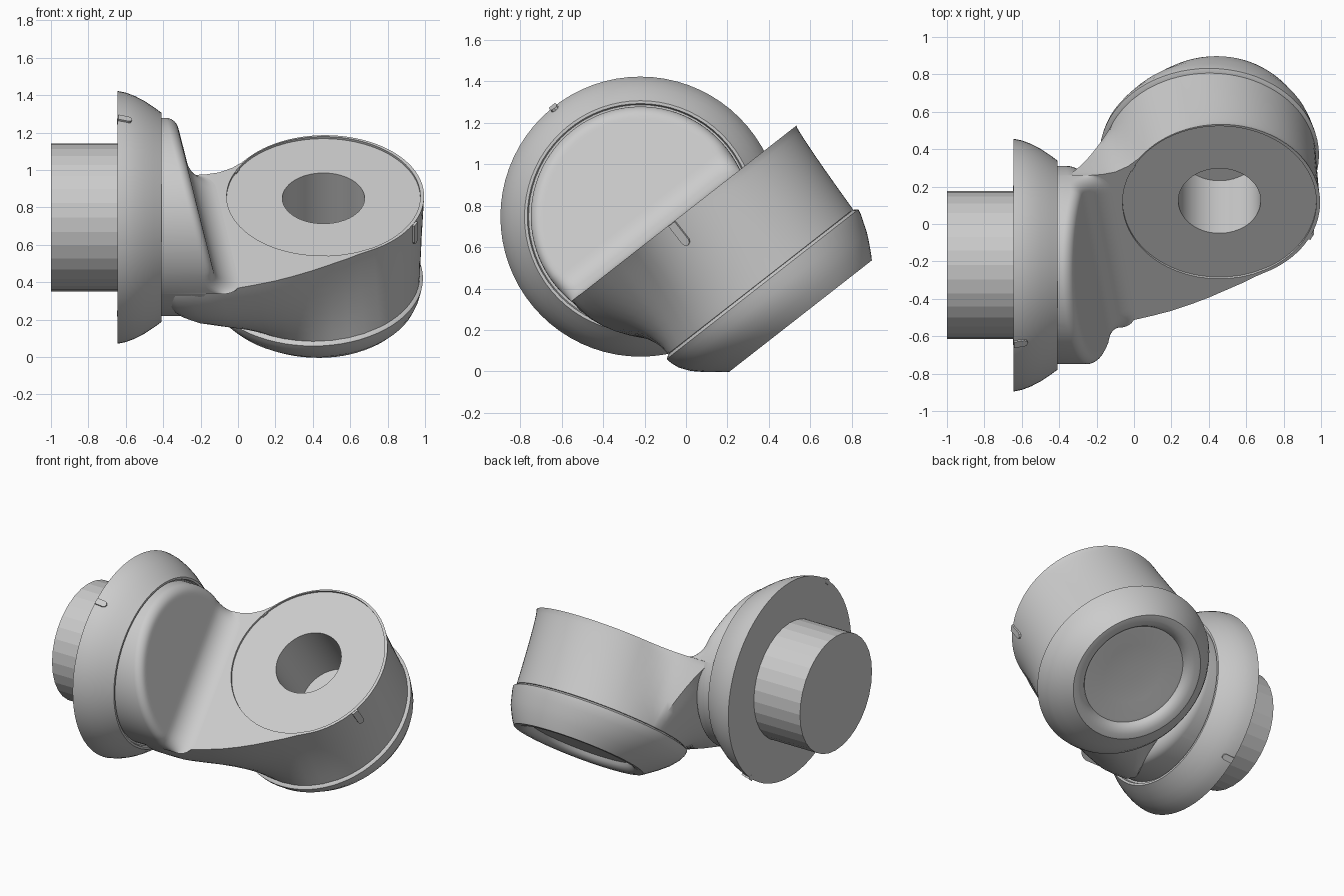
import bpy, bmesh, math
from mathutils import Matrix, Vector

if "Cube" in bpy.data.objects:
    bpy.data.objects.remove(bpy.data.objects["Cube"])

A = math.radians(38)
C, S = math.cos(A), math.sin(A)
# Tilted joint frame: local x = world x, local y runs along the face, local z is the bore axis
JOINT = Matrix(((1, 0, 0, 0.465), (0, C, -S, 0.115), (0, S, C, 0.86), (0, 0, 0, 1)))
FLANGE = Matrix.Translation((0, -0.22, 0.747))


def loft(name, rings, matrix, angle=35):
    """Skin a list of equal-length closed rings and cap both ends."""
    bm = bmesh.new()
    vs = [[bm.verts.new(matrix @ Vector(p)) for p in r] for r in rings]
    n = len(rings[0])
    for a, b in zip(vs, vs[1:]):
        for i in range(n):
            j = (i + 1) % n
            bm.faces.new((a[i], a[j], b[j], b[i]))
    bm.faces.new(vs[0][::-1])
    bm.faces.new(vs[-1])
    bmesh.ops.recalc_face_normals(bm, faces=bm.faces)
    me = bpy.data.meshes.new(name)
    bm.to_mesh(me)
    bm.free()
    ob = bpy.data.objects.new(name, me)
    bpy.context.collection.objects.link(ob)
    bpy.ops.object.select_all(action='DESELECT')
    ob.select_set(True)
    bpy.context.view_layer.objects.active = ob
    if angle:
        bpy.ops.object.shade_smooth_by_angle(angle=math.radians(angle))
    return ob


def circle_x(x, r, n):
    return [(x, r * math.cos(2 * math.pi * i / n), r * math.sin(2 * math.pi * i / n)) for i in range(n)]


def circle_w(w, cx, cv, r, n=72):
    return [(cx + r * math.cos(2 * math.pi * i / n), cv + r * math.sin(2 * math.pi * i / n), w) for i in range(n)]


# Shaft and domed flange, both about the world x axis
loft("shaft", [circle_x(x, 0.396, 32) for x in (-1.0, -0.64)], FLANGE, 0)
profile = [(-0.645, 0.676), (-0.60, 0.667), (-0.55, 0.648), (-0.50, 0.622), (-0.45, 0.589),
           (-0.41, 0.56), (-0.41, 0.546), (-0.43, 0.54), (-0.43, 0.5)]
loft("flange", [circle_x(x, r, 72) for x, r in profile], FLANGE)


def quarter(d, r):
    """Drop of a rounded edge of radius r at distance d from its rim."""
    k = max(r - d, 0)
    return r - math.sqrt(max(r * r - k * k, 0))


# Neck: round stub whose end is a sloping wall with a fillet into the flat joint face
NR, NV, NW = 0.53, -0.332, 0.118


def wall(v, w):
    x = -0.227 - 0.15 * v - 0.2 * w
    x += quarter(w, 0.12) if w >= 0 else 0.3 * w
    soft = 0.05 + 0.05 * min(max((0.15 - w) / 0.15, 0), 1)
    return x - quarter(NR - math.hypot(v - NV, w - NW), soft)


def neck_row(w):
    h = math.sqrt(NR * NR - (w - NW) ** 2)
    vs = [NV + h * math.cos(math.pi * i / 36) for i in range(37)]
    return [(wall(v, w) - 0.465, v, w) for v in vs] + [(-0.905, v, w) for v in vs[::-1]]


rows = [NW + NR * math.sin(math.radians(a)) for a in range(-88, 89, 4)]
rows = [w for w in rows if w < -0.006 or w > 0.135]
rows += [-0.001, 0.0, 0.001, 0.004, 0.01, 0.02, 0.035, 0.055, 0.08, 0.105, 0.13]
loft("neck", [neck_row(w) for w in sorted(rows)], JOINT)

# Joint body: teardrop outline on the face, blending to an offset circle below
top = [(-0.16, -0.84), (-0.08, -0.82), (0.0, -0.797), (0.1, -0.768), (0.2, -0.735), (0.3, -0.693),
       (0.4, -0.645), (0.5, -0.59), (0.58, -0.546), (0.65, -0.502)]
top = [(x - 0.465, v) for x, v in top]
top += [(0.53 * math.cos(math.radians(a)), 0.53 * math.sin(math.radians(a))) for a in range(-60, 141, 4)]
top += [(x - 0.465, v) for x, v in [(0.02, 0.293), (-0.03, 0.247), (-0.1, 0.207), (-0.17, 0.19), (-0.26, 0.182)]]
top += [(-0.845, 0.18 - k / 16) for k in range(17)]
top += [(-0.80, -0.845), (-0.71, -0.845)]


def ray_to_circle(p, cx, cv, r):
    """Point on an offset circle in the direction of p from the origin."""
    d = Vector(p).normalized()
    b = d.x * cx + d.y * cv
    return d * (b + math.sqrt(b * b - cx * cx - cv * cv + r * r))


def body_ring(t, inset=0):
    ring = []
    for p in top:
        ease = 0.65 + 1.5 * min(max((0.2 - p[1]) / 1.0, 0), 1)
        q = Vector(p).lerp(ray_to_circle(p, -0.06, -0.07, 0.567), t ** ease)
        q *= 1 - inset / q.length
        ring.append((q.x, q.y, -0.487 * t))
    return ring


def bore_ring(r, w):
    return [(-0.008 + r * math.cos(a), r * math.sin(a), w) for a in (math.atan2(p[1], p[0]) for p in top)]


# Bore and shallow face recess run straight into the outer wall
body = [bore_ring(0.22, -0.47), bore_ring(0.22, -0.014), bore_ring(0.518, -0.014), bore_ring(0.518, 0)]
body += [body_ring(t) for t in (0, 0.03, 0.07, 0.13, 0.25, 0.38, 0.5, 0.63, 0.75, 0.88, 1.0)]
body.append([(x, v, -0.495) for x, v, _ in body_ring(1, 0.05)])
loft("joint_body", body, JOINT)

# End cap with tapering convex side and dished underside
cap = [(-0.48, 0.405, -0.07, 0.5), (-0.49, 0.405, -0.07, 0.568), (-0.503, 0.402, -0.07, 0.587),
       (-0.53, 0.402, -0.07, 0.582), (-0.57, 0.408, -0.07, 0.567), (-0.62, 0.418, -0.0605, 0.54),
       (-0.67, 0.428, -0.0455, 0.50), (-0.71, 0.436, -0.0305, 0.464), (-0.737, 0.44, -0.02, 0.437),
       (-0.737, 0.44, -0.024, 0.40), (-0.727, 0.44, -0.024, 0.37), (-0.71, 0.44, -0.024, 0.35),
       (-0.69, 0.44, -0.024, 0.338), (-0.69, 0.44, -0.024, 0.32), (-0.678, 0.44, -0.024, 0.2),
       (-0.675, 0.44, -0.024, 0.05)]
loft("end_cap", [circle_w(w, cx - 0.465, cv, r) for w, cx, cv, r in cap], JOINT)


# Small alignment marks: opposite pairs on the flange rim and joint side
def mark(name, matrix, length, width, depth):
    h, w = length / 2, width / 2
    outline = [(-h, -w), (h - w, -w), (h - w * 0.3, -w * 0.7), (h, 0),
               (h - w * 0.3, w * 0.7), (h - w, w), (-h, w)]
    loft(name, [[(x, y, z) for x, y in outline] for z in (-depth, depth)], matrix, 0)


for i in range(2):
    turn = Matrix.Rotation(math.radians(38.5 + 180 * i), 4, 'X')
    tilt = Matrix.Rotation(math.radians(14), 4, 'Y')
    mark(f"flange_mark_{i + 1}", FLANGE @ turn @ Matrix.Translation((-0.607, 0, 0.66)) @ tilt, 0.075, 0.04, 0.018)
    spin = Matrix.Rotation(math.radians(-26 + 180 * i), 4, 'Z')
    down = Matrix.Rotation(math.radians(90), 4, 'Y')
    mark(f"joint_mark_{i + 1}", JOINT @ spin @ Matrix.Translation((0.53, 0, -0.068)) @ down, 0.13, 0.042, 0.012)
